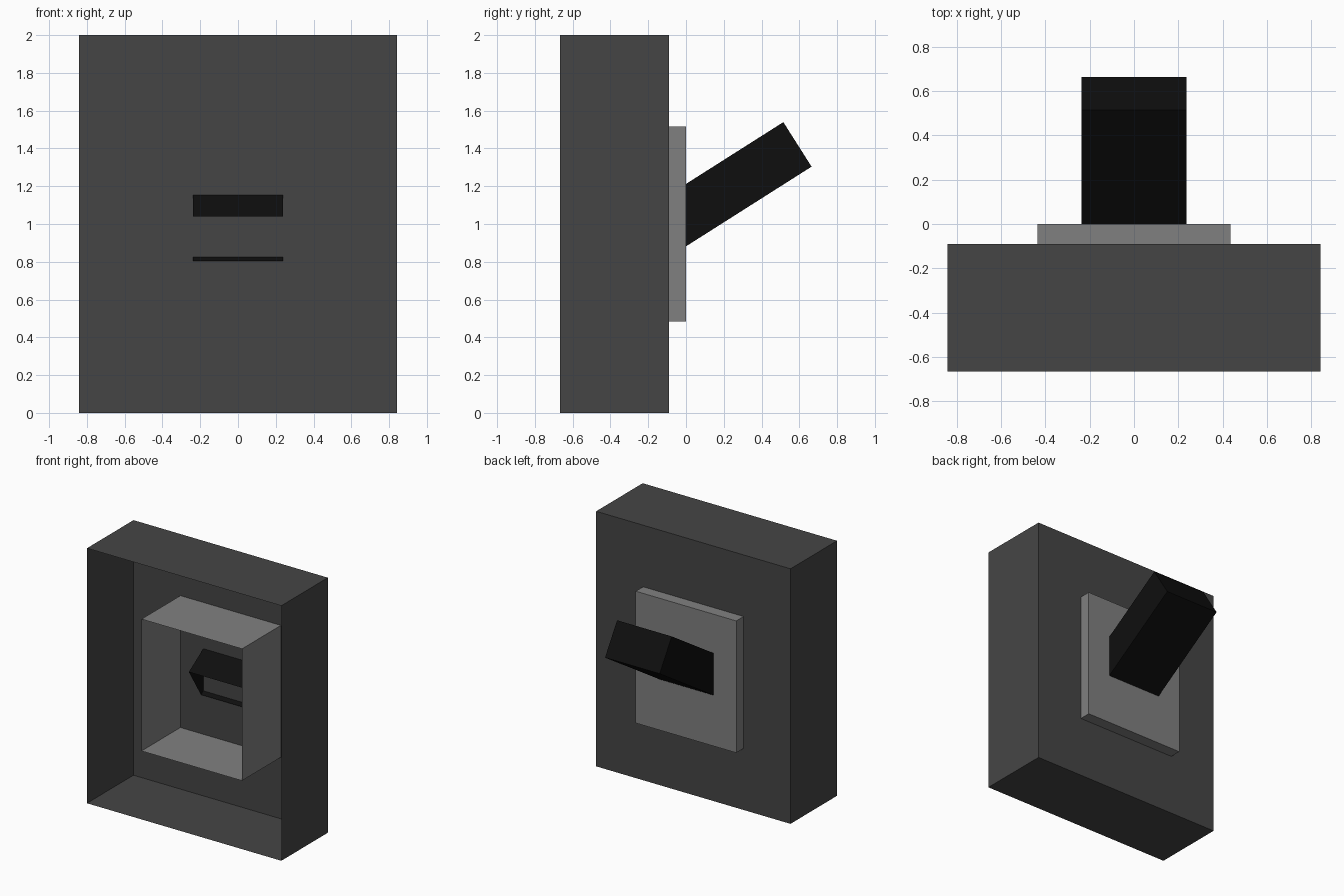
import bpy, bmesh, math
from mathutils import Matrix

if "Cube" in bpy.data.objects:
    bpy.data.objects.remove(bpy.data.objects["Cube"])


def material(name, value):
    m = bpy.data.materials.new(name)
    m.diffuse_color = (value, value, value, 1)
    m.use_nodes = True
    m.node_tree.nodes["Principled BSDF"].inputs["Base Color"].default_value = m.diffuse_color
    return m


def shell(name, size, matrix, mat):
    """Thin box whose -y side is open."""
    bm = bmesh.new()
    bmesh.ops.create_cube(bm, size=1)
    bmesh.ops.scale(bm, vec=size, verts=bm.verts)
    bmesh.ops.delete(bm, geom=[f for f in bm.faces if f.normal.y < -0.5],
                     context='FACES_ONLY')
    bm.transform(matrix)
    me = bpy.data.meshes.new(name)
    bm.to_mesh(me)
    bm.free()
    me.materials.append(mat)
    ob = bpy.data.objects.new(name, me)
    bpy.context.collection.objects.link(ob)
    return ob


dark = material("dark_grey", 0.06)
mid = material("mid_grey", 0.216)
black = material("black", 0.0045)

# Large plate, open towards the front
shell("base_plate", (1.686, 0.576, 2.0), Matrix.Translation((0, -0.379, 1)), dark)

# Raised surround passing through the plate
shell("surround", (0.872, 0.573, 1.034), Matrix.Translation((0, -0.2865, 1.0)), mid)

# Tilted lever, closed at its outer end
shell("lever", (0.474, 0.931, 0.279),
      Matrix.Translation((0, 0.197, 1.172)) @ Matrix.Rotation(math.radians(32.4), 4, 'X'),
      black)
